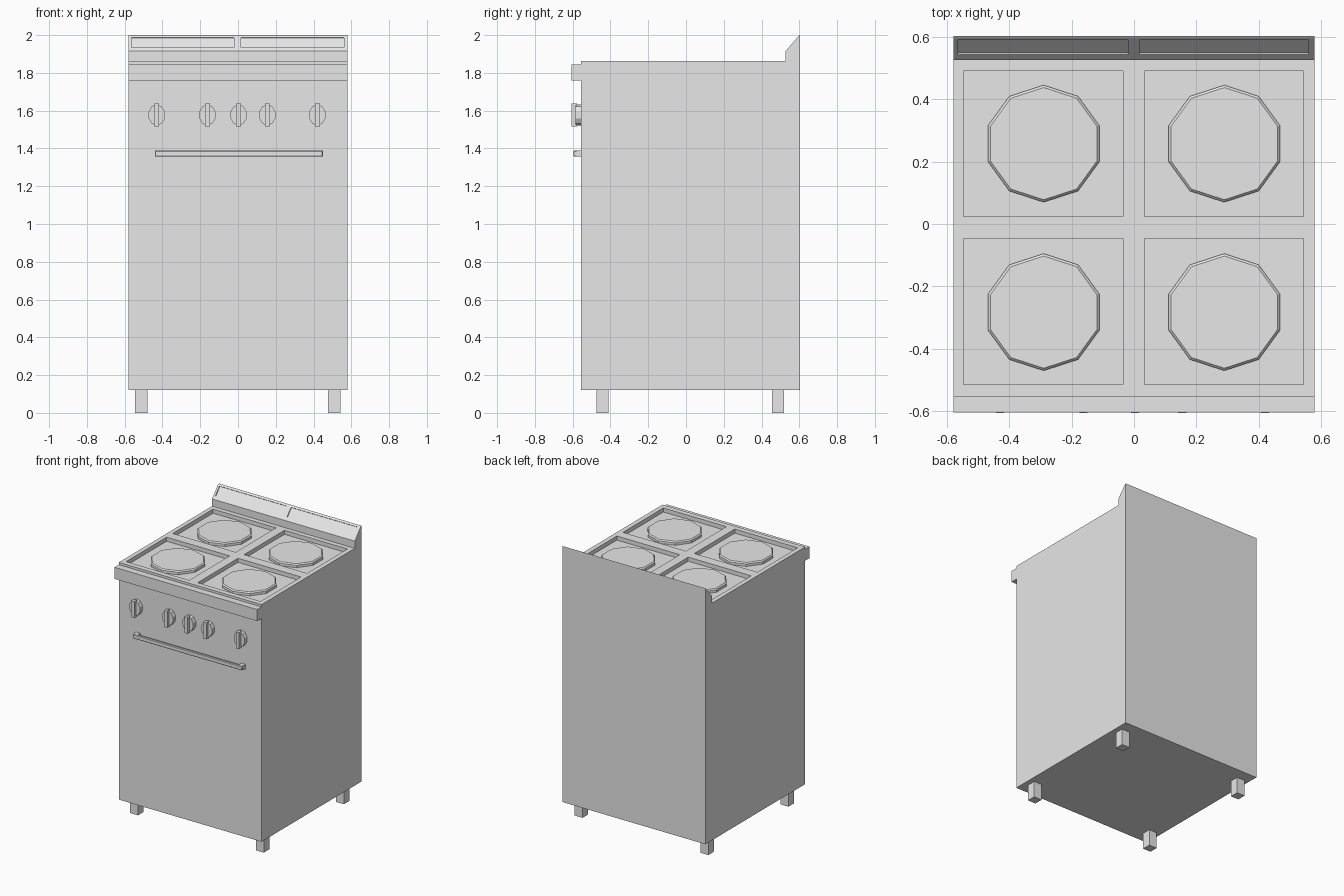
import bpy, bmesh, math
from mathutils import Matrix

cube = bpy.data.objects.get("Cube")
if cube:
    bpy.data.objects.remove(cube, do_unlink=True)

grey = bpy.data.materials.new("light_grey_enamel")
grey.use_nodes = True
colour = (0.8, 0.8, 0.8, 1)
grey.diffuse_color = colour
grey.node_tree.nodes["Principled BSDF"].inputs["Base Color"].default_value = colour


def finish(name, bm):
    bmesh.ops.recalc_face_normals(bm, faces=bm.faces)
    mesh = bpy.data.meshes.new(name)
    bm.to_mesh(mesh)
    bm.free()
    mesh.materials.append(grey)
    obj = bpy.data.objects.new(name, mesh)
    bpy.context.collection.objects.link(obj)
    return obj


def add_box(bm, x, y, z):
    """Box from (low, high) ranges."""
    mat = Matrix.Translation([(r[0] + r[1]) / 2 for r in (x, y, z)])
    mat = mat @ Matrix.Diagonal([r[1] - r[0] for r in (x, y, z)] + [1])
    bmesh.ops.create_cube(bm, size=1, matrix=mat)


def box(name, x, y, z):
    bm = bmesh.new()
    add_box(bm, x, y, z)
    return finish(name, bm)


def cut(target, cutter):
    mod = target.modifiers.new("recess", "BOOLEAN")
    mod.operation = "DIFFERENCE"
    mod.solver = "EXACT"
    mod.object = cutter
    cutter.hide_render = True
    bpy.context.view_layer.objects.active = target
    bpy.ops.object.modifier_apply(modifier=mod.name)
    bpy.data.objects.remove(cutter, do_unlink=True)


# Cabinet with front ledge and sloping splashback, extruded from its side profile
W = 0.58
FRONT = -0.555
DECK = 1.862
profile = [(FRONT, 0.12), (0.603, 0.12), (0.603, 2.0), (0.597, 1.996),
           (0.527, 1.915), (0.527, DECK), (FRONT, DECK), (FRONT, 1.845),
           (-0.605, 1.845), (-0.605, 1.76), (FRONT, 1.76)]
bm = bmesh.new()
side = bm.faces.new([bm.verts.new((-W, y, z)) for y, z in profile])
ext = bmesh.ops.extrude_face_region(bm, geom=[side])
bmesh.ops.translate(bm, vec=(2 * W, 0, 0),
                    verts=[v for v in ext["geom"] if isinstance(v, bmesh.types.BMVert)])
cabinet = finish("cabinet", bm)

# Four square wells in the hob deck
WELL = DECK - 0.03
bm = bmesh.new()
for x in ((-0.547, -0.035), (0.033, 0.545)):
    for y in ((-0.516, -0.047), (0.024, 0.492)):
        add_box(bm, x, y, (WELL, 1.95))
cut(cabinet, finish("well_cutter", bm))

# Two shallow panels sunk into the sloping splashback
slope = math.atan2(1.996 - 1.915, 0.07)
bm = bmesh.new()
for x in ((-0.565, -0.02), (0.017, 0.56)):
    add_box(bm, x, (-0.036, 0.036), (-0.008, 0.04))
bm.transform(Matrix.Translation((0, 0.567, 1.9615)) @ Matrix.Rotation(slope, 4, "X"))
cut(cabinet, finish("panel_cutter", bm))

# Ten-sided burner plates with a chamfered rim
for side_name, x in (("right", -0.29), ("left", 0.29)):
    for row, y in (("front", -0.283), ("back", 0.258)):
        bm = bmesh.new()
        for r1, r2, z1, z2 in ((0.188, 0.188, WELL - 0.005, 1.85),
                               (0.188, 0.180, 1.85, 1.858)):
            mat = Matrix.Translation((x, y, (z1 + z2) / 2)) @ Matrix.Rotation(math.pi / 2, 4, "Z")
            ends = bmesh.ops.create_cone(bm, cap_ends=True, segments=10, radius1=r1,
                                         radius2=r2, depth=z2 - z1, matrix=mat)
            # Turn the plate so a corner points to the back
            top = max(v.co.y for v in ends["verts"])
            if top < y + r1 - 0.005:
                bmesh.ops.rotate(bm, verts=ends["verts"], cent=(x, y, 0),
                                 matrix=Matrix.Rotation(math.pi / 10, 3, "Z"))
        finish(f"{row}_{side_name}_burner", bm)

# Control knobs: oval base with an upright grip
KNOB_Z = 1.577
for i, x in enumerate((-0.43, -0.162, 0.003, 0.155, 0.42)):
    bm = bmesh.new()
    mat = (Matrix.Translation((x, -0.568, KNOB_Z)) @ Matrix.Diagonal((0.045, 1, 0.056, 1))
           @ Matrix.Rotation(math.pi / 2, 4, "X"))
    bmesh.ops.create_cone(bm, cap_ends=True, segments=10, radius1=1, radius2=1,
                          depth=0.036, matrix=mat)
    add_box(bm, (x - 0.013, x + 0.013), (-0.607, -0.578), (KNOB_Z - 0.061, KNOB_Z + 0.061))
    finish(f"knob_{i + 1}", bm)

# Oven handle with a post at each end
HANDLE_Z = (1.357, 1.388)
bar = box("handle_bar", (-0.44, 0.45), (-0.596, -0.576), HANDLE_Z)
bevel = bar.modifiers.new("soft_edge", "BEVEL")
bevel.width = 0.004
bevel.segments = 1
for name, x in (("right", (-0.44, -0.405)), ("left", (0.415, 0.45))):
    box(f"{name}_handle_post", x, (-0.58, -0.55), HANDLE_Z)

# Square legs
for side_name, x in (("right", (-0.545, -0.48)), ("left", (0.477, 0.542))):
    for row, y in (("front", (-0.475, -0.41)), ("back", (0.455, 0.52))):
        box(f"{row}_{side_name}_leg", x, y, (0, 0.125))
